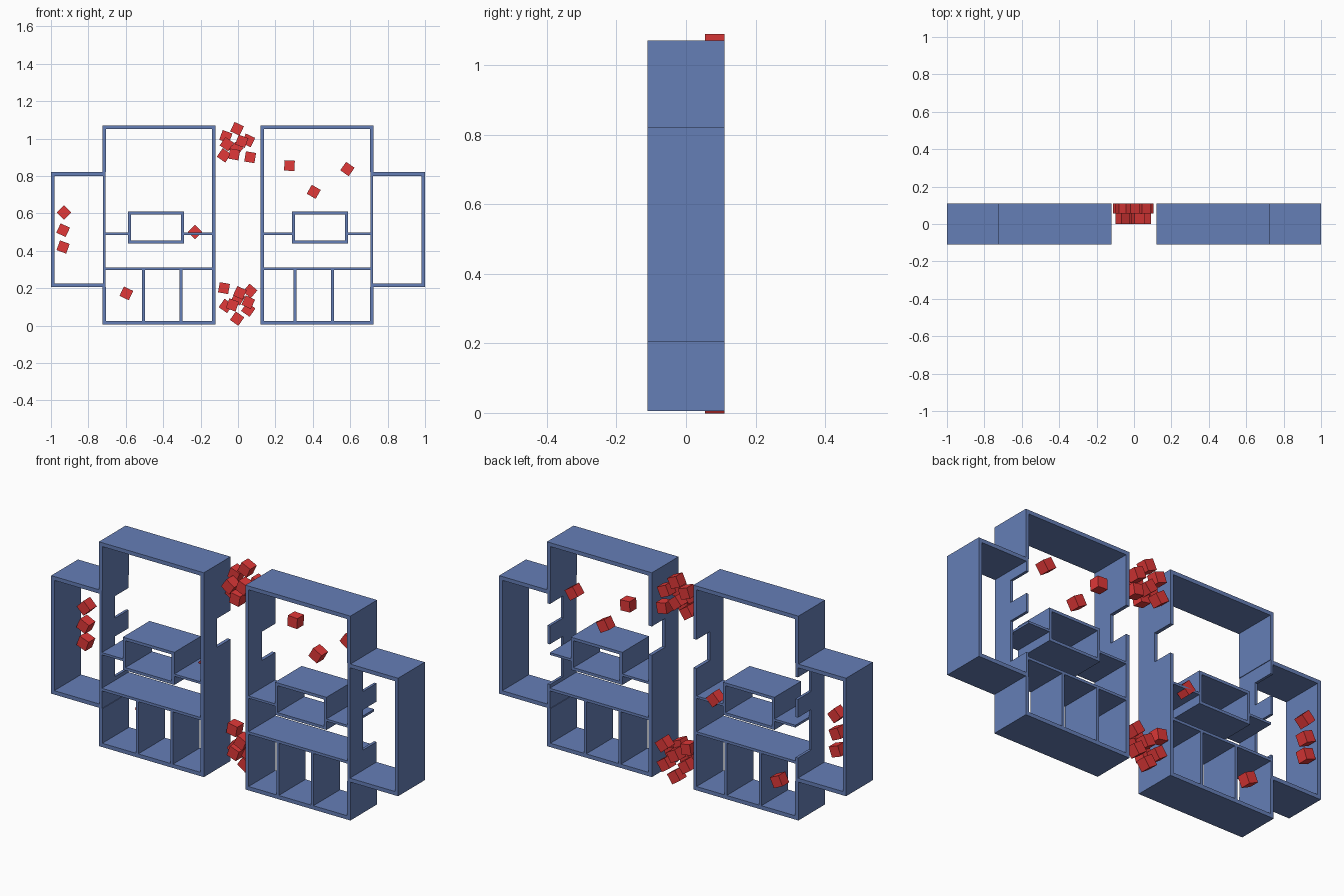
import bpy, bmesh
from math import radians
from mathutils import Matrix

if "Cube" in bpy.data.objects:
    bpy.data.objects.remove(bpy.data.objects["Cube"])

D = 0.11  # half depth of the frames


def material(name, color):
    m = bpy.data.materials.new(name)
    m.diffuse_color = color
    m.use_nodes = True
    m.node_tree.nodes["Principled BSDF"].inputs["Base Color"].default_value = m.diffuse_color
    return m


BLUE = material("blue", (0.13, 0.21, 0.47, 1))
RED = material("red", (0.75, 0.04, 0.04, 1))


def make(name, boxes, mat):
    """boxes: list of (x0, x1, y0, y1, z0, z1)"""
    bm = bmesh.new()
    for x0, x1, y0, y1, z0, z1 in boxes:
        m = Matrix.Translation(((x0 + x1) / 2, (y0 + y1) / 2, (z0 + z1) / 2)) \
            @ Matrix.Diagonal((abs(x1 - x0), y1 - y0, z1 - z0, 1))
        bmesh.ops.create_cube(bm, size=1, matrix=m)
    me = bpy.data.meshes.new(name)
    bm.to_mesh(me)
    bm.free()
    me.materials.append(mat)
    ob = bpy.data.objects.new(name, me)
    bpy.context.collection.objects.link(ob)
    return ob


def slab(x0, x1, z0, z1):
    return (x0, x1, -D, D, z0, z1)


def notched_wall(x0, x1, z0, z1, notches):
    """Solid front half, back half interrupted by notches (ascending z)."""
    out = [(x0, x1, -D, 0, z0, z1)]
    z = z0
    for a, b in notches:
        out.append((x0, x1, 0, D, z, a))
        z = b
    out.append((x0, x1, 0, D, z, z1))
    return out


def ring(x0, x1, z0, z1, t):
    return [slab(x0, x1, z0, z0 + t), slab(x0, x1, z1 - t, z1),
            slab(x0, x0 + t, z0 + t, z1 - t), slab(x1 - t, x1, z0 + t, z1 - t)]


def mirrored(boxes, s):
    return [(min(s * b[0], s * b[1]), max(s * b[0], s * b[1])) + b[2:] for b in boxes]


for side, s in (("right", 1), ("left", -1)):
    # main compartment: plates, inner wall, outer wall shared with the wing
    main = [slab(0.12, 0.725, 0.005, 0.025), slab(0.12, 0.725, 1.05, 1.07)]
    main += notched_wall(0.12, 0.138, 0.025, 1.05, [(0.64, 0.79)])
    main += [slab(0.705, 0.725, 0.025, 0.205), slab(0.705, 0.725, 0.82, 1.05)]
    main += notched_wall(0.708, 0.722, 0.205, 0.82, [(0.33, 0.54), (0.635, 0.75)])
    make(side + "_main_frame", mirrored(main, s), BLUE)

    # side wing, open towards the main compartment
    wing = [slab(0.722, 1.0, 0.205, 0.225), slab(0.722, 1.0, 0.80, 0.82),
            slab(0.982, 1.0, 0.225, 0.80)]
    make(side + "_wing", mirrored(wing, s), BLUE)

    # floor and bins
    bins = [slab(0.138, 0.708, 0.297, 0.311)]
    bins += [slab(x - 0.007, x + 0.007, 0.025, 0.297) for x in (0.305, 0.505)]
    make(side + "_bins", mirrored(bins, s), BLUE)

    # middle box with its two thin shelves
    box = ring(0.29, 0.587, 0.44, 0.61, 0.015)
    box += [slab(0.138, 0.29, 0.485, 0.497), slab(0.587, 0.708, 0.485, 0.497)]
    make(side + "_middle_box", mirrored(box, s), BLUE)

# loose cubes: x, z, tilt in degrees, layer (1 = back, 0 = middle)
CUBES = [
    (-0.005, 1.052, 25, 1), (-0.065, 1.01, 20, 1), (0.055, 0.99, 25, 1),
    (0.02, 0.985, 20, 0), (-0.06, 0.97, 35, 0), (-0.075, 0.91, 35, 1),
    (-0.02, 0.915, 10, 0), (0.065, 0.9, 10, 1), (-0.01, 0.945, 40, 1),
    (-0.075, 0.2, 10, 1), (0.065, 0.185, 40, 1), (0.01, 0.175, 25, 0),
    (-0.065, 0.105, 35, 1), (-0.03, 0.11, 20, 0), (0.055, 0.125, 25, 0),
    (0.055, 0.085, 35, 1), (-0.005, 0.037, 35, 1), (0.0, 0.145, 30, 1),
    (-0.93, 0.605, 45, 1), (-0.935, 0.51, 25, 1), (-0.935, 0.42, 20, 1),
    (-0.597, 0.172, 25, 1), (-0.23, 0.5, 45, 1), (0.275, 0.855, 3, 1),
    (0.405, 0.715, 30, 1), (0.585, 0.837, 35, 1),
]
H = 0.0275
for i, (x, z, tilt, layer) in enumerate(CUBES):
    cube = make(f"cube_{i + 1}", [(-H, H, -H, H, -H, H)], RED)
    cube.location = (x, H + layer * 2 * H, z)
    cube.rotation_euler = (0, radians(tilt), 0)
